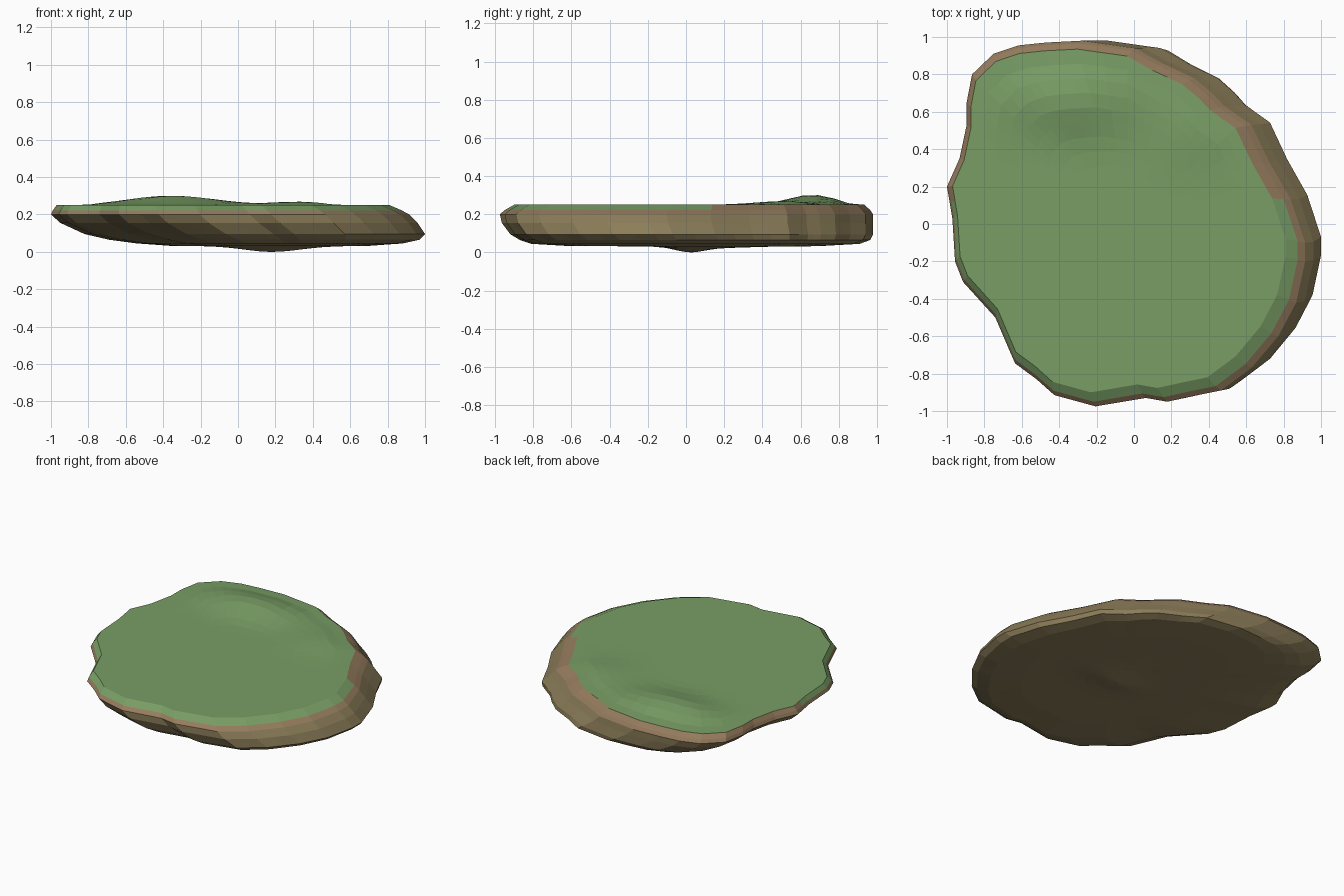
import bpy, bmesh, math

if "Cube" in bpy.data.objects:
    bpy.data.objects.remove(bpy.data.objects["Cube"])

# Widest outline of the island seen from above, counter-clockwise
OUTLINE = [(1.0, -.2), (1.0, -.1), (.92, .13), (.8, .33), (.7, .53), (.55, .63), (.48, .70),
           (.38, .78), (.2, .86), (.05, .94), (-.25, .98), (-.45, .97), (-.6, .955), (-.74, .91),
           (-.86, .80), (-.89, .65), (-.89, .53), (-.93, .35), (-1.0, .2), (-.97, .03), (-.955, -.2),
           (-.91, -.31), (-.73, -.5), (-.62, -.745), (-.5, -.83), (-.4, -.915), (-.17, -.975),
           (.11, -.93), (.23, -.95), (.4, -.915), (.53, -.89), (.7, -.77), (.85, -.6), (.95, -.42)]

# Rim rings: height, then left, right, front and back extents
RINGS = [(.25, -.97, .81, -.90, .935), (.222, -.99, .875, -.95, .965), (.20, -1.0, .915, -.975, .98),
         (.155, -.95, .96, -.965, .98), (.095, -.82, 1.0, -.92, .98), (.065, -.69, .97, -.87, .965),
         (.045, -.54, .88, -.81, .91)]
CENTRE = (-.03, .0)


def material(name, rgb):
    m = bpy.data.materials.new(name)
    m.diffuse_color = (*rgb, 1)
    m.use_nodes = True
    m.node_tree.nodes["Principled BSDF"].inputs["Base Color"].default_value = m.diffuse_color
    return m


def bump(x, y, cx, cy, sx, sy, h):
    return h * math.exp(-((x - cx) / sx) ** 2 - ((y - cy) / sy) ** 2)


def top_z(x, y, t):
    hump = bump(x, y, -.35, .66, .32, .17, .052) + bump(x, y, .32, .5, .22, .2, .018)
    return .25 + hump * min(1, (1 - t) * 6)


def bottom_z(x, y, t):
    return .045 - .012 * min(1, (1 - t) * 4) - bump(x, y, .18, .02, .2, .1, .024) \
        - bump(x, y, .2, .15, .3, .25, .009)


# Subdivide the outline once
pts = []
for i, a in enumerate(OUTLINE):
    b = OUTLINE[(i + 1) % len(OUTLINE)]
    pts += [a, ((a[0] + b[0]) / 2, (a[1] + b[1]) / 2)]
n = len(pts)


def ring_points(left, right, front, back):
    return [(left + (x + 1) / 2 * (right - left),
             front + (y + .975) / 1.955 * (back - front)) for x, y in pts]


bm = bmesh.new()


def bridge(a, b, rule):
    for i in range(n):
        j = (i + 1) % n
        f = bm.faces.new((a[i], b[i], b[j], a[j]))
        f.material_index = rule(f.calc_center_median())


# Rim and sides: grass bevel at the front, soil bevel at the back, rock below
rim = [[bm.verts.new((x, y, z)) for x, y in ring_points(*ext)] for z, *ext in RINGS]
rules = [lambda c: 1 if c.y > .1 else 0, lambda c: 1] + [lambda c: 2] * 4
for k, rule in enumerate(rules):
    bridge(rim[k], rim[k + 1], rule)


# Top and underside: shrinking rings towards a centre point
def cap(edge, height, mat, flip):
    base = [(v.co.x, v.co.y) for v in edge]
    prev, steps = edge, 12
    cx, cy = CENTRE if not flip else (.17, .03)
    for s in range(1, steps):
        t = 1 - s / steps
        cur = []
        for x, y in base:
            px, py = cx + (x - cx) * t, cy + (y - cy) * t
            cur.append(bm.verts.new((px, py, height(px, py, t))))
        if flip:
            bridge(prev, cur, lambda c: mat)
        else:
            bridge(cur, prev, lambda c: mat)
        prev = cur
    mid = bm.verts.new((cx, cy, height(cx, cy, 0)))
    for i in range(n):
        f = bm.faces.new((prev[i], prev[(i + 1) % n], mid))
        f.material_index = mat


cap(rim[0], top_z, 0, False)
cap(rim[-1], bottom_z, 2, True)
bmesh.ops.recalc_face_normals(bm, faces=bm.faces)

low = min(v.co.z for v in bm.verts)
for v in bm.verts:
    if v.co.z < .04:
        v.co.z = .04 - (.04 - v.co.z) * .04 / (.04 - low)   # rest on the ground

mesh = bpy.data.meshes.new("grassy_island")
bm.to_mesh(mesh)
bm.free()
for name, rgb in (("grass green", (.19, .34, .13)), ("soil brown", (.30, .20, .11)),
                  ("rock tan", (.26, .205, .10))):
    mesh.materials.append(material(name, rgb))
island = bpy.data.objects.new("grassy_island", mesh)
bpy.context.collection.objects.link(island)
